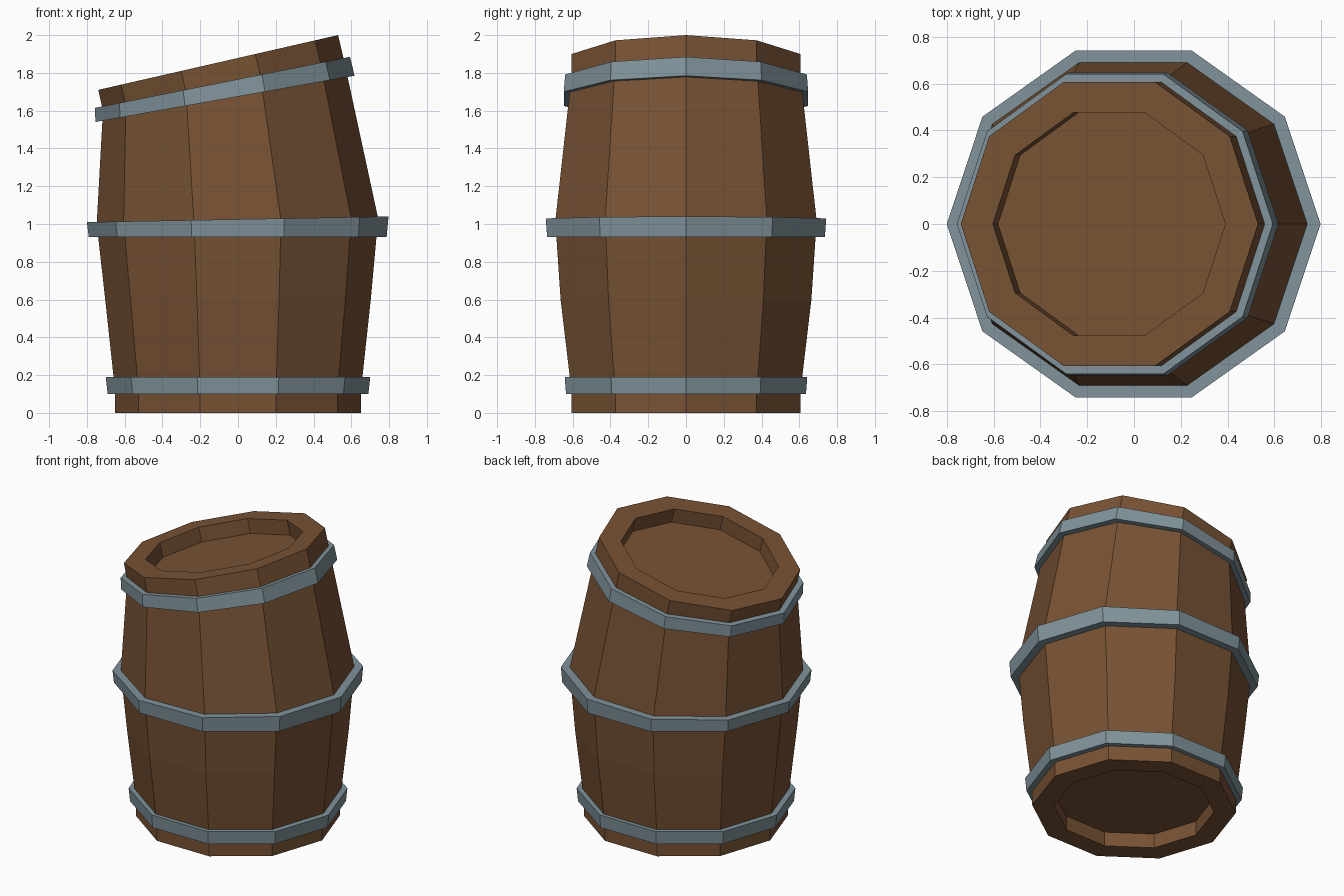
import bpy, bmesh, math

if "Cube" in bpy.data.objects:
    bpy.data.objects.remove(bpy.data.objects["Cube"])

SIDES = 10

def material(name, rgb):
    m = bpy.data.materials.new(name)
    m.diffuse_color = (*rgb, 1.0)
    m.use_nodes = True
    m.node_tree.nodes["Principled BSDF"].inputs["Base Color"].default_value = m.diffuse_color
    return m

wood = material("brown wood", (0.185, 0.084, 0.034))
iron = material("grey iron", (0.215, 0.29, 0.325))

# A ring is a tilted ten-sided oval: left x, left z, right x, right z, y radius
def ring(bm, lx, lz, rx, rz, ry, scale=1.0):
    verts = []
    for i in range(SIDES):
        a = 2 * math.pi * i / SIDES
        t = 0.5 + 0.5 * scale * math.cos(a)
        verts.append(bm.verts.new((lx + (rx - lx) * t,
                                   ry * scale * math.sin(a),
                                   lz + (rz - lz) * t)))
    return verts

def bridge(bm, a, b):
    for i in range(SIDES):
        j = (i + 1) % SIDES
        bm.faces.new((a[i], a[j], b[j], b[i]))

def finish(bm, name, mat):
    bmesh.ops.recalc_face_normals(bm, faces=bm.faces)
    me = bpy.data.meshes.new(name)
    bm.to_mesh(me)
    bm.free()
    me.materials.append(mat)
    ob = bpy.data.objects.new(name, me)
    bpy.context.collection.objects.link(ob)

# Barrel body: bottom recess, bent bulging staves, top recess
profile = [
    (-0.51, 0.10, 0.51, 0.10, 0.50),
    (-0.51, 0.00, 0.51, 0.00, 0.50),
    (-0.65, 0.00, 0.65, 0.00, 0.637),
    (-0.65, 0.11, 0.65, 0.11, 0.637),
    (-0.703, 0.60, 0.703, 0.60, 0.698),
    (-0.748, 1.00, 0.742, 1.03, 0.727),
    (-0.715, 1.60, 0.557, 1.885, 0.637),
    (-0.74, 1.71, 0.53, 2.00, 0.637),
    (-0.603, 1.741, 0.39, 1.968, 0.50),
    (-0.581, 1.643, 0.412, 1.870, 0.50),
]
bm = bmesh.new()
rings = [ring(bm, *p) for p in profile]
for a, b in zip(rings, rings[1:]):
    bridge(bm, a, b)
bm.faces.new(rings[0])
bm.faces.new(rings[-1])
finish(bm, "barrel_body", wood)

# Iron hoops: bottom outer ring and top outer ring of each
hoops = {
    "bottom_hoop": ((-0.69, 0.10, 0.69, 0.10, 0.668), (-0.70, 0.19, 0.70, 0.19, 0.675)),
    "middle_hoop": ((-0.79, 0.93, 0.787, 0.93, 0.773), (-0.80, 1.01, 0.797, 1.04, 0.78)),
    "top_hoop": ((-0.755, 1.54, 0.617, 1.785, 0.68), (-0.757, 1.615, 0.593, 1.885, 0.673)),
}
for name, (low, high) in hoops.items():
    bm = bmesh.new()
    loop = [ring(bm, *low), ring(bm, *high),
            ring(bm, *high, scale=0.9), ring(bm, *low, scale=0.9)]
    for k in range(4):
        bridge(bm, loop[k], loop[(k + 1) % 4])
    finish(bm, name, iron)
